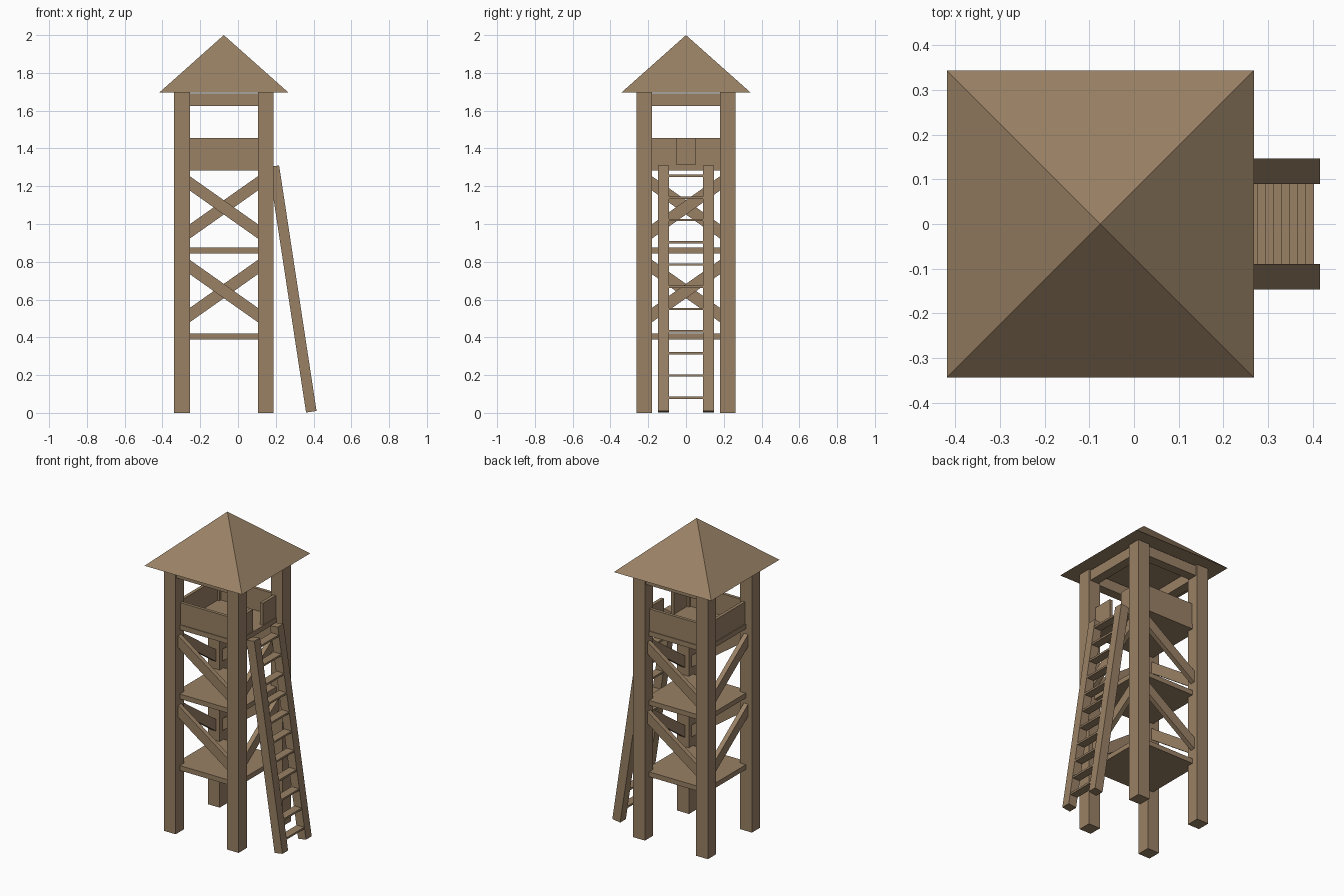
import bpy, math
from mathutils import Matrix, Vector

if "Cube" in bpy.data.objects:
    bpy.data.objects.remove(bpy.data.objects["Cube"])

CX = -0.075      # tower axis
P = 0.2215       # post centre offset from the axis
wood = bpy.data.materials.new("wood")
wood.diffuse_color = (0.32, 0.22, 0.13, 1)
wood.use_nodes = True
wood.node_tree.nodes["Principled BSDF"].inputs["Base Color"].default_value = wood.diffuse_color


def box(name, centre, size, rot=Matrix()):
    """Box with given size, rotated then moved to centre."""
    bpy.ops.mesh.primitive_cube_add(size=1)
    ob = bpy.context.object
    ob.name = name
    ob.data.transform(Matrix.Translation(centre) @ rot @ Matrix.Diagonal((*size, 1)))
    ob.data.materials.append(wood)
    return ob


def side_box(name, side, offset, z, size, tilt=0, along=0):
    """Box on one tower side: side 0 front, 1 right, 2 back, 3 left."""
    turn = Matrix.Rotation(side * math.pi / 2, 4, 'Z')
    pos = turn @ Vector((along, -offset, z)) + Vector((CX, 0, 0))
    return box(name, pos, size, turn @ Matrix.Rotation(tilt, 4, 'Y'))


SIDES = ("front", "right", "back", "left")

# Corner posts
for sx in (-1, 1):
    for sy in (-1, 1):
        box("corner_post", (CX + sx * P, sy * P, 0.8475), (0.083, 0.083, 1.695))

# Three floors
for name, z in (("lower_floor", 0.405), ("middle_floor", 0.86), ("lookout_floor", 1.30)):
    box(name, (CX, 0, z), (0.44, 0.44, 0.031))

for i, s in enumerate(SIDES):
    # Beams under the roof
    side_box(s + "_top_beam", i, P, 1.6575, (0.40, 0.06, 0.065))
    # One diagonal brace per storey, leaning the other way on alternate sides
    lean = math.radians(35.2) * (1 if i % 2 == 0 else -1)
    for z in (0.645, 1.088):
        side_box(s + "_brace", i, P, z, (0.50, 0.03, 0.062), lean)
    # Railing boards, with a gap at the ladder
    if s == "right":
        for sy in (-1, 1):
            side_box("right_railing", i, 0.205, 1.385, (0.15, 0.02, 0.14), along=sy * 0.125)
    else:
        side_box(s + "_railing", i, 0.205, 1.385, (0.40, 0.02, 0.14))

# Pyramid roof
bpy.ops.mesh.primitive_cone_add(vertices=4, radius1=0.343 * math.sqrt(2), radius2=0, depth=0.305)
roof = bpy.context.object
roof.name = "roof"
roof.data.transform(Matrix.Translation((CX, 0, 1.8475)) @ Matrix.Rotation(math.pi / 4, 4, 'Z'))
roof.data.materials.append(wood)

# Leaning ladder: two rails and flat rungs
bottom, top = Vector((0.388, 0, 0.006)), Vector((0.190, 0, 1.306))
axis = top - bottom
lean = Matrix.Rotation(math.atan2(axis.x, axis.z), 4, 'Y')
for sy in (-1, 1):
    box("ladder_rail", (bottom + top) / 2 + Vector((0, sy * 0.1185, 0)),
        (0.056, 0.057, axis.length), lean)
for k in range(11):
    z = 0.08 + 0.1176 * k
    p = bottom + axis * ((z - bottom.z) / axis.z)
    box("ladder_rung", p, (0.052, 0.20, 0.012))
